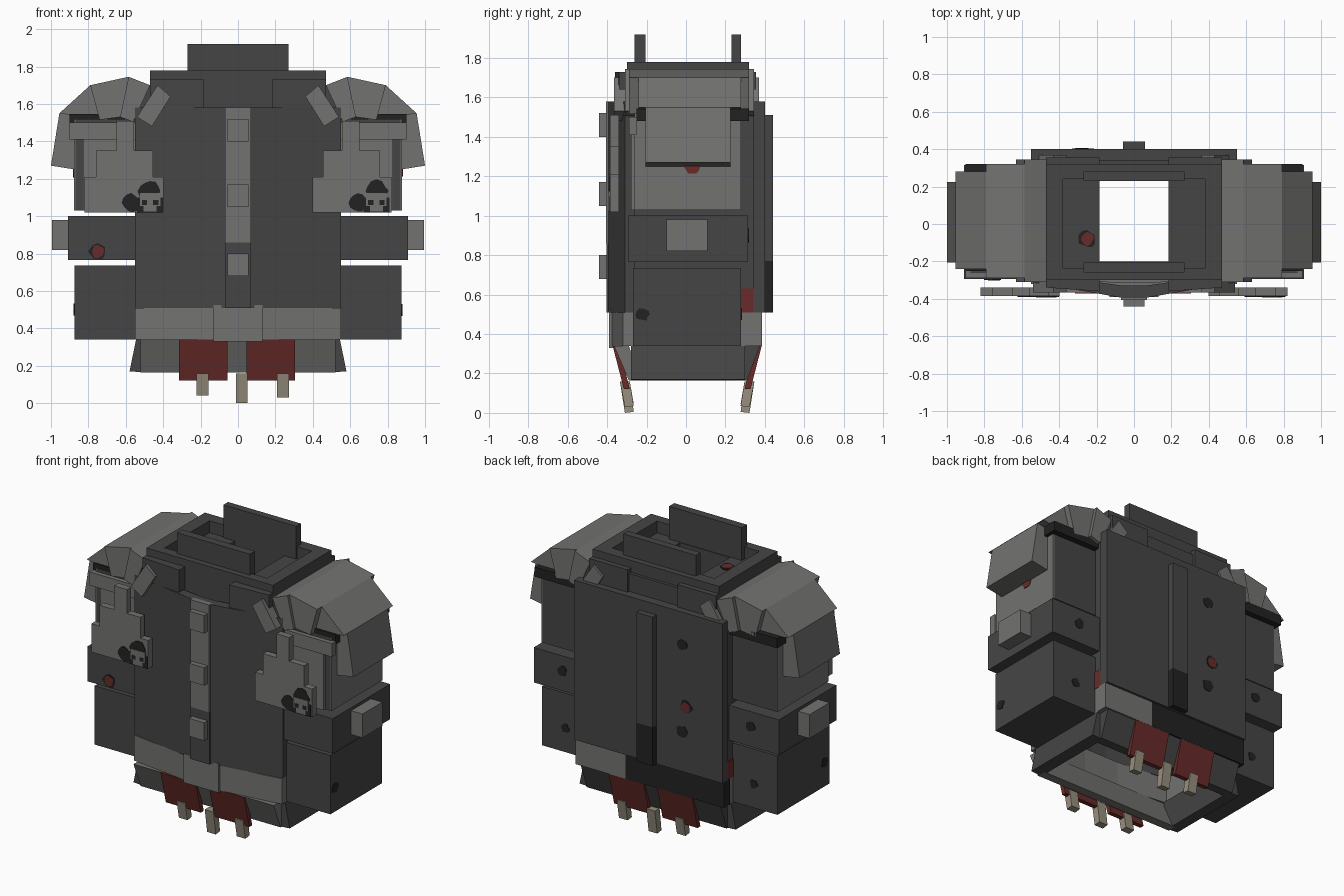
import bpy, bmesh, math, random

random.seed(4)
if "Cube" in bpy.data.objects:
    bpy.data.objects.remove(bpy.data.objects["Cube"], do_unlink=True)


def material(name, r, g, b):
    m = bpy.data.materials.new(name)
    m.use_nodes = True
    m.diffuse_color = (r, g, b, 1)
    m.node_tree.nodes["Principled BSDF"].inputs["Base Color"].default_value = (r, g, b, 1)
    return m


DARK = material("charcoal", 0.06, 0.06, 0.06)
LIGHT = material("grey", 0.17, 0.17, 0.165)
BLACK = material("black", 0.016, 0.016, 0.016)
RED = material("dark red", 0.14, 0.025, 0.023)
TAN = material("tan", 0.31, 0.275, 0.21)


def prism(name, pts, axis, a, b, mat):
    """Extrude a 2D outline along an axis from a to b."""
    def place(p, d):
        return {"x": (d, p[0], p[1]), "y": (p[0], d, p[1]), "z": (p[0], p[1], d)}[axis]
    bm = bmesh.new()
    lo = [bm.verts.new(place(p, a)) for p in pts]
    hi = [bm.verts.new(place(p, b)) for p in pts]
    bm.faces.new(lo)
    bm.faces.new(hi)
    for i in range(len(pts)):
        j = (i + 1) % len(pts)
        bm.faces.new((lo[i], lo[j], hi[j], hi[i]))
    bmesh.ops.recalc_face_normals(bm, faces=bm.faces)
    me = bpy.data.meshes.new(name)
    bm.to_mesh(me)
    bm.free()
    me.materials.append(mat)
    ob = bpy.data.objects.new(name, me)
    bpy.context.collection.objects.link(ob)
    return ob


def box(name, x0, x1, y0, y1, z0, z1, mat):
    return prism(name, [(x0, y0), (x1, y0), (x1, y1), (x0, y1)], "z", z0, z1, mat)


def frame(name, x, y0, y1, ix, iy0, iy1, z0, z1, mat):
    """Rectangular ring made of four bars."""
    box(name + "_front", -x, x, y0, iy0, z0, z1, mat)
    box(name + "_back", -x, x, iy1, y1, z0, z1, mat)
    for s, side in ((1, "left"), (-1, "right")):
        box(name + "_" + side, s * ix, s * x, iy0, iy1, z0, z1, mat)


def blotch(name, u, v, r, axis, d, mat, lift=0.004):
    """Thin irregular painted spot."""
    pts = []
    for i in range(12):
        q = r * random.uniform(0.8, 1.1)
        t = i * math.tau / 12
        pts.append((u + q * math.cos(t), v + q * math.sin(t)))
    prism(name, pts, axis, d - lift, d + lift, mat)


# Torso shell: bowed front, flat back, side walls
prism("chest_panel", [(-.55, -.31), (-.06, -.395), (.06, -.395), (.55, -.31),
                      (.55, -.26), (.06, -.33), (-.06, -.33), (-.55, -.26)], "z", .51, 1.58, DARK)
box("back_panel", -.55, .55, .34, .40, .51, 1.58, DARK)
box("spine_upper", -.06, .06, .40, .44, .77, 1.51, DARK)
box("spine_lower", -.06, .06, .40, .44, .51, .77, BLACK)
frame("shoulder_deck", .54, -.30, .34, .185, -.20, .23, 1.46, 1.70, DARK)
frame("collar", .47, -.30, .32, .38, -.235, .24, 1.58, 1.78, DARK)
box("collar_plate_front", -.27, .27, -.26, -.205, 1.68, 1.92, DARK)
box("collar_plate_back", -.27, .27, .23, .28, 1.68, 1.92, DARK)

# Front closure strip with buckles
box("front_strip", -.07, .07, -.405, -.37, .86, 1.58, LIGHT)
box("front_strip_lower", -.07, .07, -.403, -.37, .51, .86, DARK)
for z in (.68, 1.05, 1.40):
    box("strip_buckle", -.057, .057, -.44, -.38, z, z + .12, LIGHT)

# Belt
prism("belt_front", [(-.55, -.32), (-.13, -.375), (.13, -.375), (.55, -.32),
                     (.55, -.27), (.13, -.31), (-.13, -.31), (-.55, -.27)], "z", .34, .51, LIGHT)
box("belt_buckle", -.13, .13, -.39, -.36, .33, .525, LIGHT)
box("belt_back_light", .18, .55, .32, .385, .34, .51, LIGHT)
box("belt_back_dark", -.55, .18, .32, .385, .34, .51, BLACK)

# Open skirt below the belt
prism("skirt_front", [(-.365, .34), (-.29, .165), (-.23, .165), (-.29, .34)],
      "x", -.52, .52, LIGHT)
prism("skirt_back", [(.375, .34), (.31, .165), (.25, .165), (.30, .34)],
      "x", -.52, .52, DARK)

# Hanging tabs and pegs, front and back
for s, off, side in ((-1, 0, "front"), (1, .012, "back")):
    for x0, x1 in ((-.315, -.055), (.045, .305)):
        prism("tab_" + side, [(s * y + off, z) for y, z in
              ((.372, .34), (.315, .12), (.285, .12), (.34, .34))], "x", x0, x1, RED)
    for x, z in ((-.19, .04), (.02, 0), (.24, .03)):
        prism("peg_" + side, [(s * y + off, h) for y, h in
              ((.335, .16), (.31, z), (.265, z + .005), (.285, .16))],
              "x", x - .032, x + .032, TAN)

for s, side in ((1, "left"), (-1, "right")):
    def sbox(name, x0, x1, *rest):
        box(side + "_" + name, s * x0, s * x1, *rest)

    def sprism(name, pts, axis, a, b, mat):
        prism(side + "_" + name, [(s * p, q) for p, q in pts], axis, a, b, mat)

    # Torso and skirt sides
    sbox("torso_side", .48, .54, -.28, .34, .63, 1.58, DARK)
    sbox("torso_side_trim", .48, .547, -.30, .34, .51, .63, RED)
    sbox("belt_side", .49, .545, -.30, .34, .34, .51, LIGHT)
    sprism("skirt_side", [(.545, .34), (.58, .17), (.50, .165), (.47, .34)],
           "y", -.28, .30, DARK)
    # Collar flaps
    sprism("collar_flap_front", [(.47, -.34), (.185, -.36), (.185, -.29), (.47, -.29)],
           "z", 1.58, 1.73, DARK)
    sbox("collar_flap_back", .185, .47, .31, .355, 1.58, 1.73, DARK)

    # Shoulder pad segments, outermost first
    sprism("pad_outer", [(1, 1.27), (.955, 1.55), (.84, 1.535), (.875, 1.25)],
           "y", -.205, .225, LIGHT)
    sprism("pad_upper", [(.955, 1.55), (.79, 1.70), (.70, 1.62), (.74, 1.515)],
           "y", -.24, .28, LIGHT)
    sprism("pad_top", [(.79, 1.70), (.585, 1.745), (.63, 1.53), (.74, 1.515)],
           "y", -.29, .32, LIGHT)
    sprism("pad_inner", [(.585, 1.745), (.47, 1.70), (.56, 1.505), (.63, 1.53)],
           "y", -.31, .345, LIGHT)
    sprism("pad_strap", [(.43, 1.70), (.36, 1.64), (.46, 1.48), (.54, 1.53)],
           "y", -.365, .37, LIGHT)

    # Upper arm
    sbox("upper_arm", .54, .87, -.26, .28, 1.03, 1.52, DARK)
    sbox("upper_arm_side", .868, .877, -.26, .28, 1.03, 1.52, LIGHT)
    sbox("upper_arm_front", .55, .83, -.28, -.25, 1.03, 1.50, LIGHT)
    sbox("arm_band_front", .55, .90, -.29, -.25, 1.41, 1.50, LIGHT)
    sbox("arm_band", .55, .90, -.25, .32, 1.48, 1.545, BLACK)
    # Forearm guard, side block and lower plate
    sbox("forearm", .54, .91, -.295, .315, .765, 1.0, DARK)
    sbox("forearm_block", .91, .995, -.10, .11, .82, .98, LIGHT)
    sbox("lower_arm", .54, .875, -.27, .28, .34, .735, DARK)

    # Stepped chest plate
    sprism("chest_plate", [(.82, 1.02), (.82, 1.21), (.76, 1.21), (.76, 1.35), (.455, 1.35),
                           (.455, 1.21), (.397, 1.21), (.397, 1.02)], "y", -.385, -.34, LIGHT)
    sbox("chest_plate_strap", .555, .65, -.385, -.34, 1.35, 1.51, LIGHT)

# Painted spots on the chest plates
for c in (-.47, .74):
    blotch("paint_dark_top", c, 1.135, .062, "y", -.385, BLACK)
    blotch("paint_dark_side", c - .10, 1.07, .05, "y", -.385, BLACK)
    box("paint_base", c - .07, c + .07, -.389, -.384, 1.02, 1.10, BLACK)
    box("paint_grey_upper", c - .055, c + .055, -.392, -.384, 1.055, 1.125, LIGHT)
    box("paint_grey_lower", c - .035, c + .035, -.392, -.384, 1.025, 1.055, LIGHT)
    for dx in (-.03, .03):
        box("paint_dot", c + dx - .014, c + dx + .014, -.394, -.390, 1.06, 1.085, BLACK)

# Stains
for u, v, axis, d in ((-.75, .81, "y", -.295), (-.25, -.08, "z", 1.70), (-.28, .95, "y", .40)):
    blotch("stain_edge", u, v, .047, axis, d, BLACK)
    blotch("stain_red", u, v, .036, axis, d, RED, .006)
for x, z in ((-.25, 1.36), (-.25, .78)):
    blotch("back_scuff", x, z, .04, "y", .40, BLACK)
for s in (1, -1):
    blotch("arm_scuff", s * .70, .90, .035, "y", .315, BLACK)
    blotch("lower_arm_scuff", s * .70, .50, .03, "y", .28, BLACK)
    blotch("lower_side_scuff", -.22, .50, .035, "x", s * .875, BLACK)
    blotch("arm_side_stain", .03, 1.25, .04, "x", s * .877, RED)
